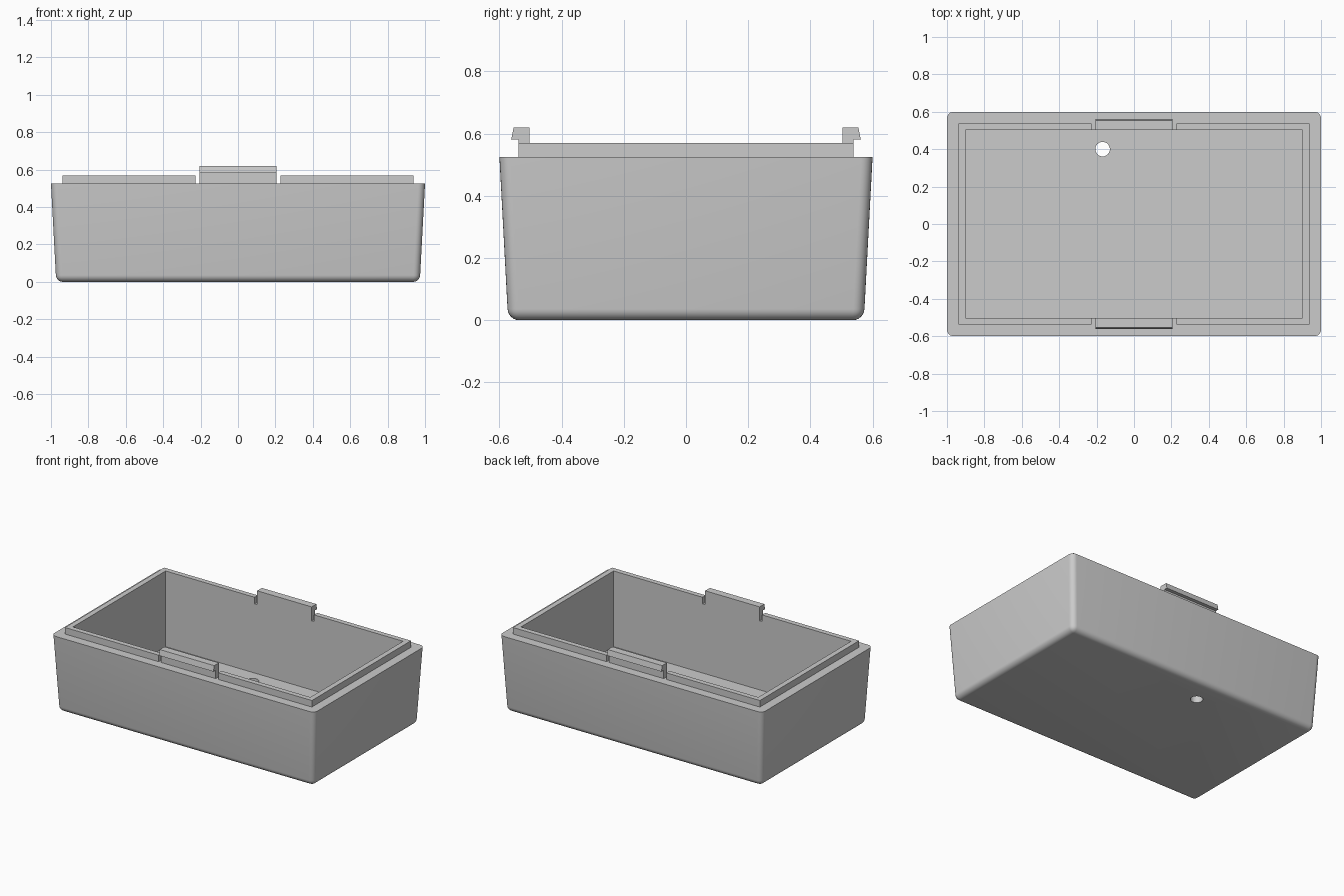
import bpy
import bmesh
from mathutils import Matrix

cube = bpy.data.objects.get("Cube")
if cube:
    bpy.data.objects.remove(cube, do_unlink=True)

grey = bpy.data.materials.new("light grey plastic")
grey.use_nodes = True
grey.diffuse_color = (0.6, 0.6, 0.6, 1)
grey.node_tree.nodes["Principled BSDF"].inputs["Base Color"].default_value = (0.6, 0.6, 0.6, 1)

RIM, FLOOR, LIP_TOP, CLIP_TOP = 0.525, 0.05, 0.57, 0.62
CAV_X, CAV_Y = 0.902, 0.503
LIP_X, LIP_Y = 0.938, 0.538
GAP, CLIP = 0.227, 0.207


def make_object(name, bm):
    bmesh.ops.recalc_face_normals(bm, faces=bm.faces)
    mesh = bpy.data.meshes.new(name)
    bm.to_mesh(mesh)
    bm.free()
    mesh.materials.append(grey)
    obj = bpy.data.objects.new(name, mesh)
    bpy.context.collection.objects.link(obj)
    return obj


def prism(name, points, offset, open_base=False):
    """Extrude a flat outline along an offset."""
    bm = bmesh.new()
    base = bm.faces.new([bm.verts.new(p) for p in points])
    out = bmesh.ops.extrude_face_region(bm, geom=[base], use_keep_orig=True)
    top = [g for g in out["geom"] if isinstance(g, bmesh.types.BMVert)]
    bmesh.ops.translate(bm, verts=top, vec=offset)
    if open_base:
        bm.faces.remove(base)
    return make_object(name, bm)


def cut(target, cutter):
    cutter.hide_render = True
    mod = target.modifiers.new("cut", "BOOLEAN")
    mod.operation = "DIFFERENCE"
    mod.solver = "EXACT"
    mod.object = cutter
    bpy.context.view_layer.objects.active = target
    bpy.ops.object.modifier_apply(modifier=mod.name)
    bpy.data.objects.remove(cutter, do_unlink=True)


# Tapered tub, rounded everywhere except the rim
bm = bmesh.new()
bmesh.ops.create_cube(bm, size=2)
for v in bm.verts:
    top = v.co.z > 0
    v.co.x *= 1.0 if top else 0.972
    v.co.y *= 0.6 if top else 0.572
    v.co.z = RIM if top else 0
edges = [e for e in bm.edges if min(v.co.z for v in e.verts) < RIM / 2]
bmesh.ops.bevel(bm, geom=edges, offset=0.036, segments=6, profile=0.5, affect="EDGES")
tub = make_object("tub", bm)

# Straight-walled cavity and drain hole
cavity = [(-CAV_X, -CAV_Y, FLOOR), (CAV_X, -CAV_Y, FLOOR), (CAV_X, CAV_Y, FLOOR), (-CAV_X, CAV_Y, FLOOR)]
cut(tub, prism("cavity_cutter", cavity, (0, 0, 1)))
bm = bmesh.new()
bmesh.ops.create_cone(bm, cap_ends=True, segments=32, radius1=0.039, radius2=0.039,
                      depth=0.4, matrix=Matrix.Translation((-0.168, 0.4, 0)))
cut(tub, make_object("drain_cutter", bm))
bpy.ops.object.select_all(action="DESELECT")
tub.select_set(True)
bpy.context.view_layer.objects.active = tub
bpy.ops.object.shade_smooth_by_angle(angle=0.6)

# Raised lip in two C-shaped halves
for side, s in (("left", 1), ("right", -1)):
    outline = [(GAP, -LIP_Y), (LIP_X, -LIP_Y), (LIP_X, LIP_Y), (GAP, LIP_Y),
               (GAP, CAV_Y), (CAV_X, CAV_Y), (CAV_X, -CAV_Y), (GAP, -CAV_Y)]
    prism(side + "_lip", [(s * x, y, RIM) for x, y in outline], (0, 0, LIP_TOP - RIM), True)

# Hooked snap clips between the lip halves
hook = [(CAV_Y, RIM), (LIP_Y, RIM), (LIP_Y, 0.582), (0.562, 0.582), (0.554, CLIP_TOP), (CAV_Y, CLIP_TOP)]
for side, s in (("front", -1), ("back", 1)):
    prism(side + "_clip", [(-CLIP, s * y, z) for y, z in hook], (2 * CLIP, 0, 0))
